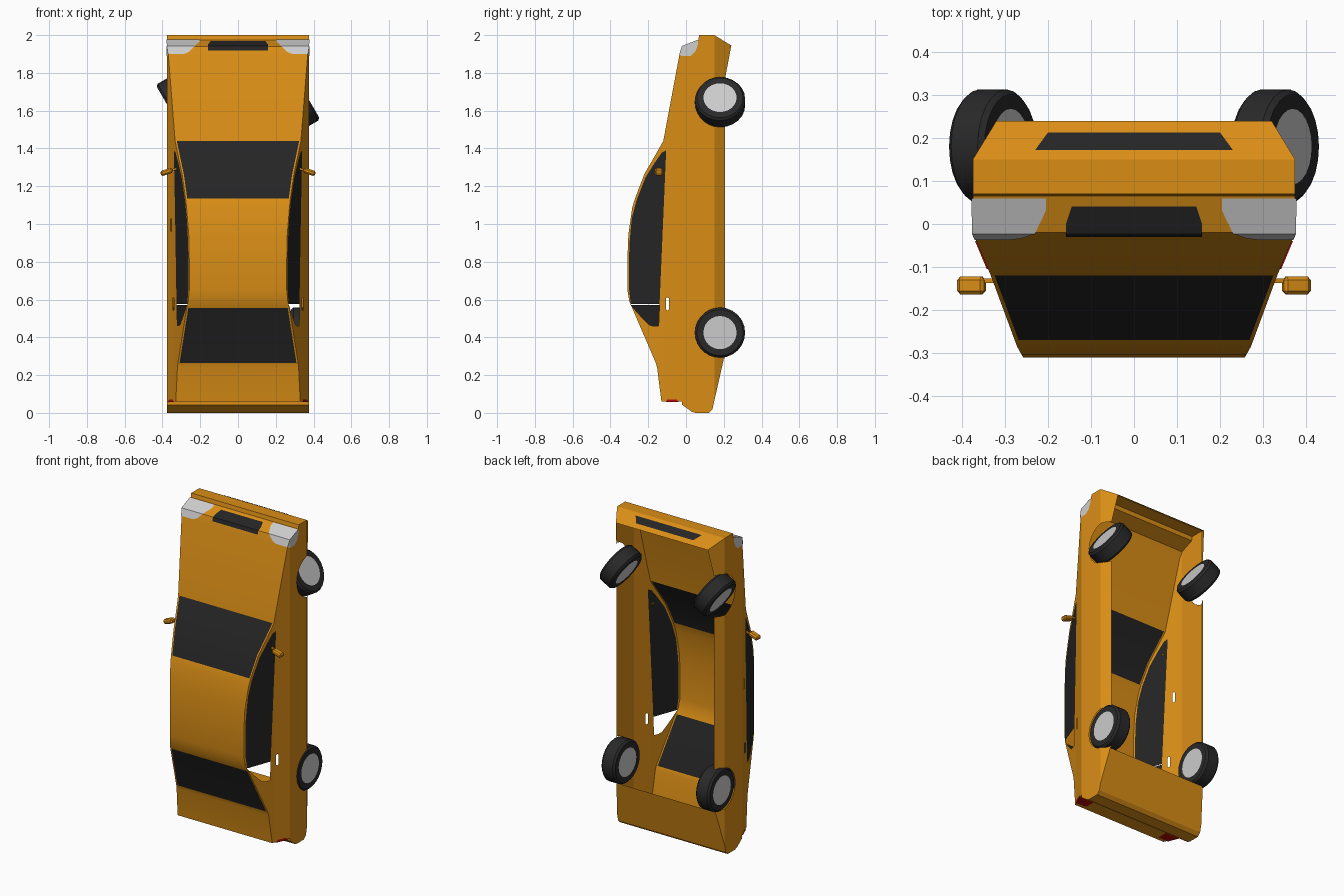
import bpy, bmesh, math
from mathutils import Vector, Matrix

old = bpy.data.objects.get("Cube")
if old:
    bpy.data.objects.remove(old, do_unlink=True)


def material(name, rgb):
    m = bpy.data.materials.new(name)
    m.use_nodes = True
    m.diffuse_color = (*rgb, 1)
    b = m.node_tree.nodes["Principled BSDF"]
    b.inputs["Base Color"].default_value = (*rgb, 1)
    b.inputs["Roughness"].default_value = 0.6
    return m


PAINT = material("orange paint", (0.70, 0.27, 0.008))
GLASS = material("dark glass", (0.018, 0.018, 0.018))
TYRE = material("black rubber", (0.022, 0.022, 0.022))
HUB = material("wheel silver", (0.60, 0.60, 0.60))
LAMP = material("lamp grey", (0.62, 0.62, 0.62))
RED = material("tail red", (0.45, 0.003, 0.003))


def lerp(table, t):
    """Piecewise linear lookup in a sorted table of pairs."""
    if t <= table[0][0]:
        return table[0][1]
    for (a, va), (b, vb) in zip(table, table[1:]):
        if t <= b:
            return va + (vb - va) * (t - a) / (b - a)
    return table[-1][1]


# Half width of the body by y (roof at -y, sills at +y)
WIDTH = [(-0.31, 0.258), (-0.285, 0.272), (-0.12, 0.333), (-0.02, 0.375),
         (0.15, 0.375), (0.24, 0.32)]
CREASES = [p[0] for p in WIDTH[1:-1]]


def width(y):
    return lerp(WIDTH, y)


# Centre profile (y, z) from front lip over the roof to the rear apron
PROFILE = [(0.24, 1.945), (0.15, 2.0), (0.07, 2.0), (0.065, 1.975), (-0.02, 1.94),
           (-0.035, 1.895), (-0.12, 1.44), (-0.168, 1.355), (-0.22, 1.265),
           (-0.27, 1.135), (-0.285, 1.085), (-0.305, 0.945), (-0.31, 0.82),
           (-0.31, 0.65), (-0.30, 0.59), (-0.285, 0.555), (-0.16, 0.265),
           (-0.153, 0.24), (-0.13, 0.06), (-0.12, 0.06), (-0.02, 0.06), (-0.02, 0.043),
           (0.03, 0.006), (0.05, 0.0), (0.12, 0.0), (0.14, 0.02), (0.15, 0.064),
           (0.20, 0.285)]
TOP = sorted((z, y) for y, z in PROFILE[2:19])
FRONT_WHEEL, REAR_WHEEL = (0.18, 1.645), (0.18, 0.425)


def finish(name, bm, mats, angle=None):
    me = bpy.data.meshes.new(name)
    bm.to_mesh(me)
    bm.free()
    for m in mats:
        me.materials.append(m)
    ob = bpy.data.objects.new(name, me)
    bpy.context.collection.objects.link(ob)
    if angle:
        bpy.ops.object.select_all(action='DESELECT')
        ob.select_set(True)
        bpy.context.view_layer.objects.active = ob
        bpy.ops.object.shade_smooth_by_angle(angle=math.radians(angle))
    return ob


def sheet(name, loops, place, cuts, mat, facing):
    """Fill 2D loops (later loops are holes), crease at v1 cuts, then place in 3D."""
    bm = bmesh.new()
    for loop in loops:
        vs = [bm.verts.new((a, b, 0)) for a, b in loop]
        for i, v in enumerate(vs):
            bm.edges.new((v, vs[(i + 1) % len(vs)]))
    bmesh.ops.triangle_fill(bm, edges=bm.edges[:], use_beauty=True, normal=(0, 0, 1))
    for axis, value in cuts:
        no = Vector((1, 0, 0)) if axis == 0 else Vector((0, 1, 0))
        bmesh.ops.bisect_plane(bm, geom=bm.verts[:] + bm.edges[:] + bm.faces[:],
                               plane_co=no * value, plane_no=no, dist=1e-5)
    for v in bm.verts:
        v.co = place(v.co.x, v.co.y)
    for f in bm.faces:
        f.normal_update()
        if f.normal.dot(Vector(facing)) < 0:
            f.normal_flip()
    return finish(name, bm, [mat])


def side_sheet(name, s, loops, mat, lift=0.0):
    return sheet(name, loops, lambda y, z: Vector((s * (width(y) + lift), y, z)),
                 [(0, c) for c in CREASES], mat, (s, 0, 0))


def top_sheet(name, s, loop, mat):
    def place(x, z):
        y = lerp(TOP, z) - 0.003
        return Vector((s * min(x, width(y) + 0.003), y, z + 0.002))
    return sheet(name, [loop], place, [(1, 1.94), (1, 1.895)], mat, (0, -1, 0.3))


# Hood, roof, deck, nose and tail: one strip with glazed screens
bm = bmesh.new()
rows = []
for y, z in PROFILE:
    w = width(y)
    rows.append([bm.verts.new((x, y, z)) for x in (-w, 0.009 - w, w - 0.009, w)])
for a, b in zip(rows, rows[1:]):
    zs = (a[0].co.z + b[0].co.z) / 2
    glazed = a[0].co.y < -0.1 and (1.13 < zs < 1.44 or 0.264 < zs < 0.556)
    for i in range(3):
        f = bm.faces.new((a[i], b[i], b[i + 1], a[i + 1]))
        f.material_index = int(glazed and i == 1)
finish("body_top", bm, [PAINT, GLASS], 14)


# Sill edge with wheel arches, running from tail to nose
def arch(centre, r=0.132):
    pts = []
    for i in range(17):
        t = math.radians(-12 + 204 * i / 16)
        pts.append((centre[0] - r * math.sin(t), centre[1] - r * math.cos(t)))
    return pts


def slot(y, z):
    return [(y + dy, z + dz) for dy, dz in
            [(-0.007, -0.03), (0, -0.036), (0.007, -0.03), (0.007, 0.03), (0, 0.036), (-0.007, 0.03)]]


OUTLINE = PROFILE + arch(REAR_WHEEL) + arch(FRONT_WHEEL)
DOOR_GLASS = [(-0.14, 0.577), (-0.105, 1.39), (-0.128, 1.378), (-0.165, 1.325), (-0.215, 1.245),
              (-0.262, 1.125), (-0.287, 1.03), (-0.299, 0.9), (-0.302, 0.8), (-0.302, 0.66),
              (-0.292, 0.577)]
QUARTER = [(-0.292, 0.572), (-0.27, 0.545), (-0.225, 0.495), (-0.195, 0.466), (-0.175, 0.46),
           (-0.145, 0.46), (-0.14, 0.572)]
OPENING = DOOR_GLASS + QUARTER
REAR_SLOT, HANDLE = slot(-0.098, 0.577), slot(-0.07, 0.995)

for s, label in ((1, "left"), (-1, "right")):
    holes = [OPENING, REAR_SLOT] + ([HANDLE] if s < 0 else [])
    side_sheet(label + "_body_side", s, [OUTLINE] + holes, PAINT)
    side_sheet(label + "_door_glass", s, [DOOR_GLASS], GLASS)
    if s < 0:
        side_sheet("right_quarter_glass", s, [QUARTER], GLASS)

    # Headlamps wrap from the nose onto the side
    top_sheet(label + "_headlamp", s, [(0.40, 1.897), (0.29, 1.897), (0.262, 1.908), (0.225, 1.945),
                                       (0.205, 1.962), (0.205, 1.974), (0.40, 1.974)], LAMP)
    side_sheet(label + "_headlamp_side", s, [[(-0.036, 1.897), (-0.022, 1.89), (0.025, 1.89),
               (0.05, 1.915), (0.062, 1.945), (0.064, 1.976), (-0.022, 1.942)]], LAMP, 0.003)

    # Tail lamps on the rear overhang
    sheet(label + "_tail_lamp", [[(0.27, -0.105), (0.4, -0.105), (0.4, -0.04), (0.27, -0.04)]],
          lambda x, y: Vector((s * min(x, width(y) + 0.003), y, 0.057)), [], RED, (0, 0, -1))
    side_sheet(label + "_tail_lamp_side", s, [[(-0.108, 0.057), (-0.098, 0.072), (-0.05, 0.072),
               (-0.038, 0.057)]], RED, 0.003)

    # Door mirrors with short arms
    bm = bmesh.new()
    tilt = Matrix.Translation((s * 0.378, -0.143, 1.276)) @ Matrix.Rotation(s * 0.32, 4, 'Y')
    bmesh.ops.create_cube(bm, size=1, matrix=tilt @ Matrix.Diagonal((0.066, 0.042, 0.028, 1)))
    bmesh.ops.bevel(bm, geom=bm.edges[:], offset=0.008, segments=1, affect='EDGES')
    arm = Matrix.Translation((s * 0.341, -0.132, 1.288)) @ Matrix.Rotation(s * 0.32, 4, 'Y')
    bmesh.ops.create_cube(bm, size=1, matrix=arm @ Matrix.Diagonal((0.04, 0.01, 0.01, 1)))
    finish(label + "_mirror", bm, [PAINT])

# Nose grille and lower intake
sheet("nose_grille", [[(-0.145, 1.966), (0.145, 1.966), (0.158, 1.95), (0.158, 1.917), (-0.158, 1.917),
                       (-0.158, 1.95)]],
      lambda x, z: Vector((x, lerp(TOP, z) - 0.003, z + 0.002)), [(1, 1.94)], GLASS, (0, -1, 0.3))
sheet("lower_intake", [[(-0.23, 0.172), (0.23, 0.172), (0.2, 0.213), (-0.2, 0.213)]],
      lambda x, y: Vector((x, y, 2.003 - (y - 0.15) * 0.611)), [], GLASS, (0, 0, 1))


# Wheels: lathed tyre with a silver disc on both faces
def wheel(name, x, centre, steer):
    R, W, N = 0.133, 0.0475, 24
    rings = [(0.088, -W), (0.122, -W), (R, -W + 0.012), (R, W - 0.012), (0.122, W), (0.088, W)]
    bm = bmesh.new()
    loops = [[bm.verts.new((h, r * math.cos(2 * math.pi * i / N), r * math.sin(2 * math.pi * i / N)))
              for i in range(N)] for r, h in rings]
    for a, b in zip(loops, loops[1:]):
        for i in range(N):
            j = (i + 1) % N
            bm.faces.new((a[i], a[j], b[j], b[i]))
    for ring in (loops[0], loops[-1]):
        bm.faces.new(ring).material_index = 1
    bmesh.ops.recalc_face_normals(bm, faces=bm.faces[:])
    bmesh.ops.transform(bm, verts=bm.verts[:], matrix=Matrix.Translation((x, *centre)) @
                        Matrix.Rotation(-steer, 4, 'Y'))
    finish(name, bm, [TYRE, HUB], 30)


for s, label in ((1, "left"), (-1, "right")):
    wheel(label + "_front_wheel", s * 0.328, FRONT_WHEEL, math.radians(30))
    wheel(label + "_rear_wheel", s * 0.329, REAR_WHEEL, 0)
